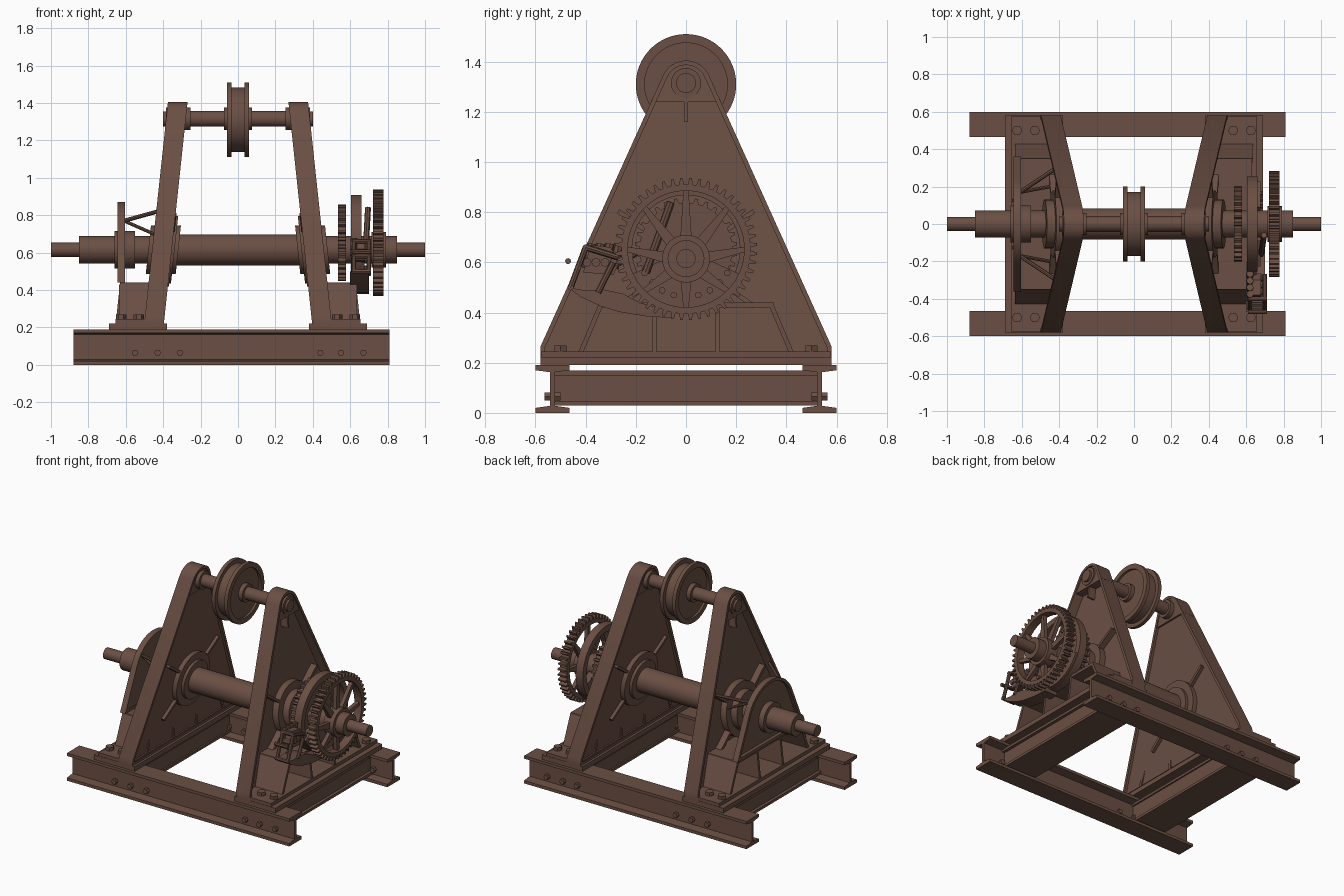
import bpy, bmesh, math
from mathutils import Vector

if "Cube" in bpy.data.objects:
    bpy.data.objects.remove(bpy.data.objects["Cube"])

iron = bpy.data.materials.new("rusty_brown_iron")
iron.diffuse_color = (0.145, 0.078, 0.057, 1)
iron.use_nodes = True
iron.node_tree.nodes["Principled BSDF"].inputs["Base Color"].default_value = iron.diffuse_color
LEAN = 0.107  # side frames lean inwards by this much per unit height
SH = 0.615    # main shaft height
GZ = 0.653    # large gear centre height


def finish(name, bm):
    bmesh.ops.recalc_face_normals(bm, faces=bm.faces)
    me = bpy.data.meshes.new(name)
    bm.to_mesh(me)
    bm.free()
    me.materials.append(iron)
    ob = bpy.data.objects.new(name, me)
    bpy.context.collection.objects.link(ob)
    return ob


def place(axis, u, v, a, s, lean):
    """profile (u,v) swept along an axis; x: (y,z), y: (x,z), z: (x,y)"""
    p = {'x': (a, u, v), 'y': (u, a, v), 'z': (u, v, a)}[axis]
    return ((p[0] - (LEAN * p[2] if lean else 0)) * s, p[1], p[2])


def prism(name, prof, a0, a1, axis='x', s=1, lean=False, hole=None):
    bm = bmesh.new()
    def loop(pts, a):
        return [bm.verts.new(place(axis, u, v, a, s, lean)) for u, v in pts]
    A, B = loop(prof, a0), loop(prof, a1)
    n = len(prof)
    if hole:
        C, D = loop(hole, a0), loop(hole, a1)
    for i in range(n):
        j = (i + 1) % n
        bm.faces.new((A[i], A[j], B[j], B[i]))
        if hole:
            bm.faces.new((C[i], D[i], D[j], C[j]))
            bm.faces.new((A[i], C[i], C[j], A[j]))
            bm.faces.new((B[i], B[j], D[j], D[i]))
    if not hole:
        bm.faces.new(A)
        bm.faces.new(B)
    return finish(name, bm)


def box(name, x0, x1, y0, y1, z0, z1, s=1, lean=False):
    return prism(name, [(y0, z0), (y1, z0), (y1, z1), (y0, z1)], x0, x1, 'x', s, lean)


def circ(cu, cv, r, n=48, a0=0, a1=360):
    full = a1 - a0 == 360
    return [(cu + r * math.cos(t), cv + r * math.sin(t)) for t in
            (math.radians(a0 + (a1 - a0) * i / (n if full else n - 1)) for i in range(n))]


def cyl(name, cu, cv, r, a0, a1, axis='x', s=1, lean=False, n=48):
    return prism(name, circ(cu, cv, r, n), a0, a1, axis, s, lean)


def ring(name, cv, ro, ri, a0, a1, s=1, lean=False):
    return prism(name, circ(0, cv, ro, 64), a0, a1, 'x', s, lean, circ(0, cv, ri, 64))


def inset(pts, d):
    """move every edge of a counter-clockwise outline inwards by d"""
    out = []
    for i, p in enumerate(pts):
        p = Vector(p)
        e1 = (p - Vector(pts[i - 1])).normalized()
        e2 = (Vector(pts[(i + 1) % len(pts)]) - p).normalized()
        n1, n2 = Vector((-e1.y, e1.x)), Vector((-e2.y, e2.x))
        out.append(tuple(p + (n1 + n2) * d / (1 + n1.dot(n2))))
    return out


def bar(name, p, q, r, s=1, n=8):
    p, q = Vector(p), Vector(q)
    bm = bmesh.new()
    bmesh.ops.create_cone(bm, cap_ends=True, segments=n, radius1=r, radius2=r, depth=(q - p).length)
    rot = (q - p).to_track_quat('Z', 'Y')
    for v in bm.verts:
        v.co = rot @ v.co + (p + q) / 2
        v.co.x *= s
    return finish(name, bm)


def toothed(r0, r1, n):
    pts = []
    for i in range(n):
        for f, r in ((0, r0), (0.22, r0), (0.36, r1), (0.64, r1), (0.78, r0)):
            t = 2 * math.pi * (i + f) / n
            pts.append((r * math.cos(t), GZ + r * math.sin(t)))
    return pts


# Base: two I-beams with bolts
for t in (-1, 1):
    sec = [(.465, 0), (.6, 0), (.6, .02), (.542, .028), (.542, .162), (.6, .17),
           (.6, .19), (.465, .19), (.465, .17), (.522, .162), (.522, .028), (.465, .02)]
    prism("base_beam", [(t * y, z) for y, z in sec], -.88, .81)
    for x in (-.55, -.43, -.31, .44, .55, .67):
        cyl("beam_bolt", x, .065, .018, t * .5, t * .565, 'y', n=6)

# Frame outline: wide foot, tapering to a rounded head
frame = [(-.58, .22), (.58, .22), (.58, .265)] + circ(0, 1.305, .1, 13, 22, 158) + [(-.58, .265)]
frame_in = inset(frame, .018)
head = [(-.14, 1.24), (.14, 1.24)] + circ(0, 1.305, .095, 13, 22, 158)
arch = [(-.36, .44), (.36, .44)] + circ(0, SH, .255, 25, 25, 155)

for s in (-1, 1):
    # Cross channel and foot plates
    box("cross_beam", .43, .64, -.525, .525, .03, .168, s)
    for z in (.03, .15):
        box("cross_beam_flange", .42, .66, -.525, .525, z, z + .018, s)
    box("foot_plate", .38, .69, -.58, .58, .19, .222, s)
    box("foot_angle", .40, .655, -.578, .578, .222, .245, s)
    for x in (.53, .625):
        for y in (-.5, .5):
            cyl("foot_bolt", x, y, .028, .24, .268, 'z', s, n=6)
    # Leaning side frame
    prism("frame_rim", frame, .42, .525, 'x', s, True, frame_in)
    prism("frame_panel", inset(frame, .008), .437, .457, 'x', s, True)
    prism("frame_head", head, .425, .515, 'x', s, True)
    box("head_rib", .45, .51, -.007, .007, 1.16, 1.25, s, True)
    # Bearing flanges and radial ribs on both faces
    ring("bearing_flange", SH, .18, .05, .405, .50, s, True)
    ring("bearing_collar", SH, .13, .05, .385, .545, s, True)
    for k in (35, 145, 215, 325):
        c, d = math.cos(math.radians(k)), math.sin(math.radians(k))
        w = .009
        prism("bearing_rib", [(c * .1 - d * w, SH + d * .1 + c * w), (c * .33 - d * w, SH + d * .33 + c * w),
                              (c * .33 + d * w, SH + d * .33 - c * w), (c * .1 + d * w, SH + d * .1 - c * w)],
              .415, .50, 'x', s, True)
    # Bracket shelf with gussets
    box("bracket_shelf", .40, .632, -.35, .35, .42, .44, s)
    for y in (-.125, .125):
        prism("bracket_gusset", [(.40, .24), (.652, .24), (.632, .425), (.40, .425)],
              y - .008, y + .008, 'y', s)
    for t in (-1, 1):
        prism("bracket_end", [(t * .35, .43), (t * .33, .43), (t * .41, .24), (t * .43, .24)], .40, .635, 'x', s)
    # Main shaft steps, axle ends
    cyl("shaft_journal", 0, SH, .073, .34, .85, 'x', s)
    cyl("shaft_end", 0, SH, .038, .84, 1.0, 'x', s)
    cyl("axle_boss", 0, 1.315, .06, .255, .385, 'x', s)
    cyl("axle_nut", 0, 1.315, .04, .38, .4, 'x', s, n=24)
    # Pulley flanges and hub
    ring("pulley_flange", 1.31, .2, .165, .035, .06, s)
    cyl("pulley_hub", 0, 1.315, .06, .02, .075, 'x', s)

# Pulley, axle and main drum
cyl("pulley_wheel", 0, 1.31, .172, -.045, .045, n=64)
cyl("top_axle", 0, 1.315, .042, -.3, .3)
cyl("main_drum", 0, SH, .083, -.4, .4)

# Left outer support arch with braces
prism("arch_rim", arch, .605, .645, 'x', -1, hole=inset(arch, .02))
prism("arch_plate", inset(arch, .01), .607, .622, 'x', -1)
for t in (-1, 1):
    bar("arch_brace", (.61, t * .17, .77), (.43, t * .29, .82), .011, -1)
    bar("arch_brace_lower", (.61, t * .17, .77), (.45, t * .2, .70), .009, -1)
ring("arch_collar", SH, .1, .06, .55, .66, -1)

# Right large spur gear with spokes
rim_in = [(.232 * math.cos(2 * math.pi * i / 240), GZ + .232 * math.sin(2 * math.pi * i / 240)) for i in range(240)]
prism("large_gear", toothed(.258, .284, 48), .722, .778, hole=rim_in)
ring("gear_hub", SH, .095, .06, .715, .79)
for k in range(8):
    a = math.pi * (k + .5) / 4 + math.pi / 8
    c, d = math.cos(a), math.sin(a)
    tip = (.24 * c, GZ + .24 * d)
    prism("gear_spoke", [(-d * .024 + c * .06, SH + c * .024 + d * .06), (tip[0] - d * .01, tip[1] + c * .01),
                         (tip[0] + d * .01, tip[1] - c * .01), (d * .024 + c * .06, SH - c * .024 + d * .06)],
          .735, .762)

# Ratchet wheel and brake drum behind the gear
prism("ratchet_wheel", toothed(.185, .205, 30), .535, .578)
ring("brake_drum", GZ, .255, .215, .605, .66)
prism("brake_lower_plate", circ(0, GZ, .25, 24, 205, 335) + circ(0, GZ, .1, 24, 335, 205), .625, .675)
for k in range(210, 335, 15):
    c = circ(0, GZ, .19, 2, k, k + 1)[0]
    cyl("brake_bolt", c[0], c[1], .013, .67, .69, n=10)
bar("brake_link", (.695, -.06, .84), (.68, -.16, .56), .016)

# Curved brake lever with clamp cage
lever = [(-.47, .50), (-.42, .462), (-.34, .425), (-.265, .402), (-.16, .385), (-.05, .378),
         (-.05, .41), (-.13, .425), (-.185, .44), (-.25, .475), (-.33, .492), (-.40, .488)]
prism("brake_lever", lever, .60, .70)
for x in (.62, .70):
    bar("cage_post", (x, -.46, .50), (x, -.40, .66), .012)
    bar("cage_rail", (x, -.40, .66), (x, -.27, .62), .012)
    bar("cage_back_post", (x, -.35, .48), (x, -.29, .60), .012)
for y, z in ((-.46, .50), (-.40, .66), (-.43, .58), (-.47, .605)):
    bar("cage_bar", (.61, y, z), (.71, y, z), .012)
for i in range(4):
    y = -.395 + i * .036
    bar("clamp_finger", (.62, y, .575), (.62, y + .02, .675), .019)
    bar("clamp_pin", (.60, y, .60), (.69, y, .60), .018)
prism("clamp_block", [(-.41, .56), (-.29, .55), (-.265, .60), (-.30, .66), (-.38, .67)], .615, .68)
bar("clamp_strut", (.64, -.27, .60), (.64, -.20, .64), .016)

# Smooth round parts, keep hard edges
bpy.ops.object.select_all(action='SELECT')
bpy.context.view_layer.objects.active = bpy.data.objects["main_drum"]
bpy.ops.object.shade_smooth_by_angle(angle=math.radians(30))
